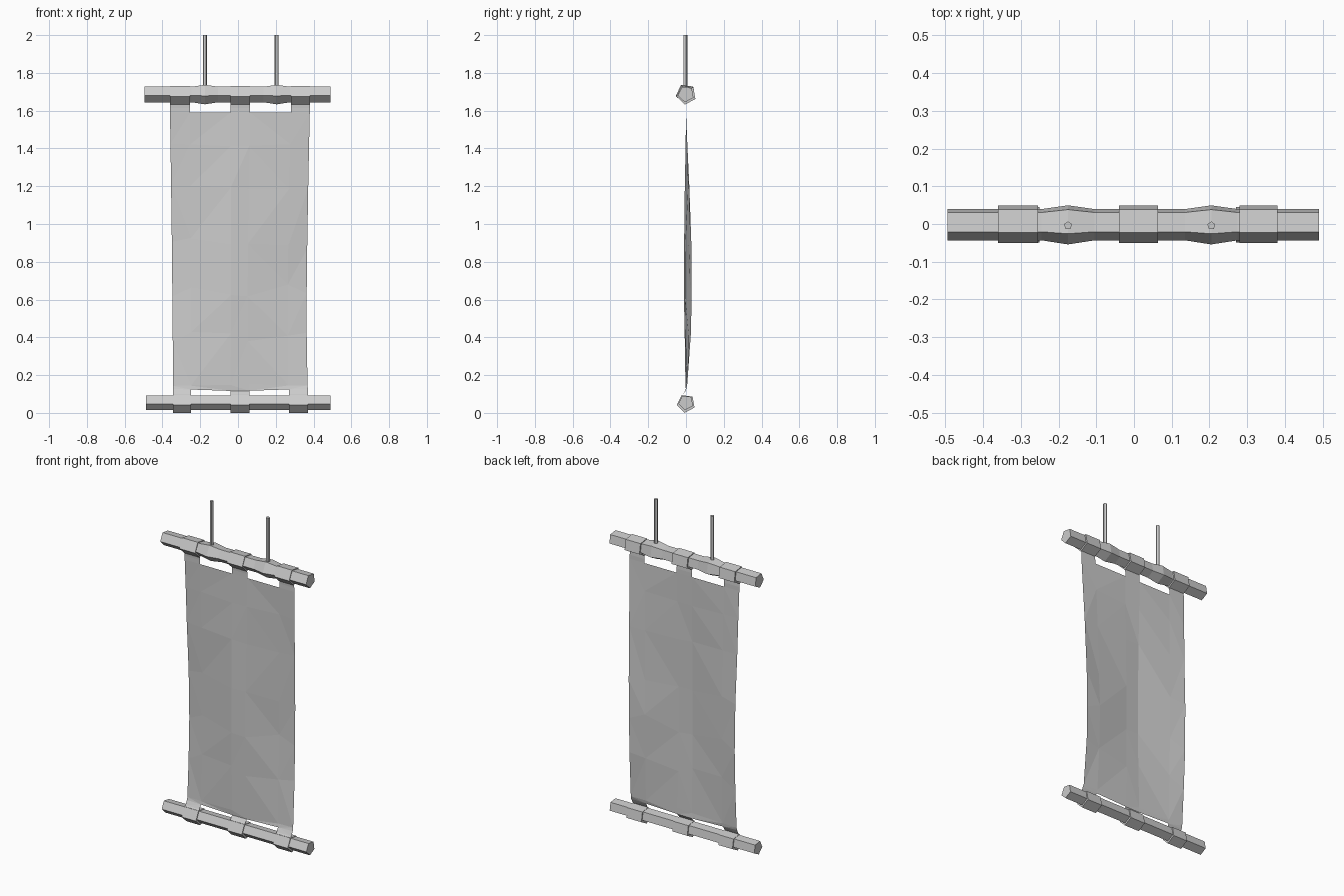
import bpy, bmesh, math, random

random.seed(4)
if "Cube" in bpy.data.objects:
    bpy.data.objects.remove(bpy.data.objects["Cube"], do_unlink=True)

grey = bpy.data.materials.new("plain grey")
grey.use_nodes = True
colour = (0.6, 0.6, 0.6, 1)
grey.diffuse_color = colour
grey.node_tree.nodes["Principled BSDF"].inputs["Base Color"].default_value = colour


def finish(bm, name):
    mesh = bpy.data.meshes.new(name)
    bm.to_mesh(mesh)
    bm.free()
    mesh.materials.append(grey)
    obj = bpy.data.objects.new(name, mesh)
    bpy.context.collection.objects.link(obj)
    return obj


def pentagon_rod(name, stations, y, z):
    """Five-sided rod along x, from (x, radius) stations."""
    bm = bmesh.new()
    rings = []
    for x, r in stations:
        angles = [math.radians(46 + 72 * i) for i in range(5)]
        rings.append([bm.verts.new((x, y + r * math.cos(a), z + r * math.sin(a))) for a in angles])
    for a, b in zip(rings, rings[1:]):
        for i in range(5):
            j = (i + 1) % 5
            bm.faces.new((a[i], a[j], b[j], b[i]))
    bm.faces.new(rings[0])
    bm.faces.new(rings[-1])
    bmesh.ops.recalc_face_normals(bm, faces=bm.faces)
    return finish(bm, name)


# Bars: the upper one swells where the hangers enter
hangers = (-0.175, 0.205)
stations = [(-0.495, 0.044)]
for x in hangers:
    stations += [(x - 0.07, 0.044), (x, 0.055), (x + 0.07, 0.044)]
stations.append((0.49, 0.044))
pentagon_rod("upper_bar", stations, 0, 1.688)
pentagon_rod("lower_bar", [(-0.487, 0.041), (0.49, 0.041)], 0, 0.055)

# Hanger rods
for side, x in zip(("right", "left"), hangers):
    bm = bmesh.new()
    bmesh.ops.create_cone(bm, cap_ends=True, segments=5, radius1=0.011, radius2=0.011, depth=0.3)
    bmesh.ops.translate(bm, verts=bm.verts, vec=(x, -0.004, 1.85))
    finish(bm, side + "_hanger")

# Fabric loops around both bars
top_x = (-0.36, -0.255, -0.04, 0.063, 0.28, 0.38)
low_x = (-0.345, -0.25, -0.04, 0.06, 0.27, 0.37)
for i, side in ((0, "right"), (2, "middle"), (4, "left")):
    pentagon_rod(side + "_upper_loop", [(top_x[i], 0.053), (top_x[i + 1], 0.053)], 0.002, 1.685)
    pentagon_rod(side + "_lower_loop", [(low_x[i], 0.05), (low_x[i + 1], 0.05)], 0, 0.05)

# Cloth sheet: edges blown backward, middle forward, slightly crumpled
bm = bmesh.new()
heights = (0.12, 0.15, 0.4, 0.65, 0.9, 1.2, 1.42, 1.59)
rows = []
for k, z in enumerate(heights):
    t = (z - heights[0]) / (heights[-1] - heights[0])
    belly = math.sin(math.pi * t ** 0.7)
    row = []
    for i in range(6):
        x = low_x[i] + (top_x[i] - low_x[i]) * t
        x -= 0.01 * belly * (1 if x > 0 else -0.3)
        y = belly * (0.04 * abs(x + 0.02) / 0.36 - 0.013)
        dz = 0
        if 0 < k < len(heights) - 1:
            y += random.uniform(-0.004, 0.004) * belly
            dz = random.uniform(-0.04, 0.04) * belly
        elif k == 0:
            dz = 0.035 * abs(x) - 0.005
        row.append(bm.verts.new((x, y, z + dz)))
    rows.append(row)
for a, b in zip(rows, rows[1:]):
    for i in range(5):
        bm.faces.new((a[i], a[i + 1], b[i + 1], b[i]))


# Tabs joining the sheet to the loops
def tab(edge, i, xs, path):
    left, right = edge[i], edge[i + 1]
    for y, z in path:
        a = bm.verts.new((xs[i], y, z))
        b = bm.verts.new((xs[i + 1], y, z))
        bm.faces.new((left, right, b, a))
        left, right = a, b


for i in (0, 2, 4):
    tab(rows[-1], i, top_x, [(0, 1.615), (-0.002, 1.645)])
    tab(rows[0], i, low_x, [(-0.014, 0.1), (-0.026, 0.088)])
bmesh.ops.triangulate(bm, faces=bm.faces, quad_method="SHORT_EDGE")
bmesh.ops.recalc_face_normals(bm, faces=bm.faces)
finish(bm, "banner_cloth")
